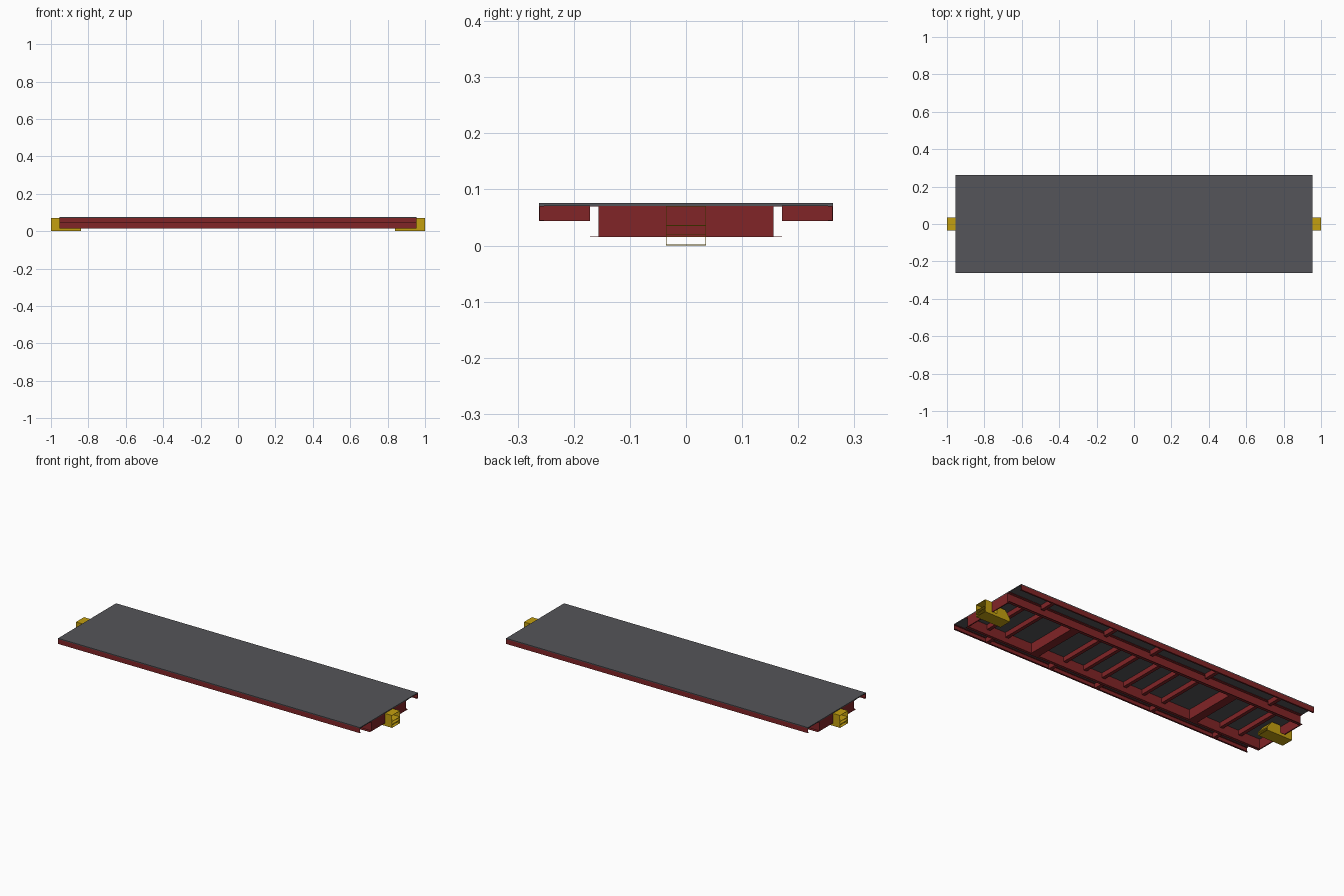
import bpy, bmesh

if "Cube" in bpy.data.objects:
    bpy.data.objects.remove(bpy.data.objects["Cube"])


def material(name, rgb):
    m = bpy.data.materials.new(name)
    m.diffuse_color = (*rgb, 1)
    m.use_nodes = True
    m.node_tree.nodes["Principled BSDF"].inputs["Base Color"].default_value = m.diffuse_color
    return m


GREY = material("dark_deck", (0.09, 0.09, 0.1))
RED = material("red_steel", (0.22, 0.018, 0.02))
YELLOW = material("yellow_steel", (0.55, 0.35, 0.005))
T = 0.0016  # sheet thickness


def finish(name, bm, mat):
    bmesh.ops.recalc_face_normals(bm, faces=bm.faces)
    me = bpy.data.meshes.new(name)
    bm.to_mesh(me)
    bm.free()
    me.materials.append(mat)
    ob = bpy.data.objects.new(name, me)
    bpy.context.collection.objects.link(ob)
    return ob


def boxes(name, spans, mat):
    """One object from boxes given as (x0, x1, y0, y1, z0, z1)."""
    bm = bmesh.new()
    for x0, x1, y0, y1, z0, z1 in spans:
        for v in bmesh.ops.create_cube(bm, size=1)["verts"]:
            v.co = (x1 if v.co.x > 0 else x0, y1 if v.co.y > 0 else y0,
                    z1 if v.co.z > 0 else z0)
    return finish(name, bm, mat)


def mirror(ob, x=False, y=False):
    m = ob.modifiers.new("mirror", "MIRROR")
    m.use_axis = (x, y, False)


L, W = 0.955, 0.262
TOP, LOW, SILL = 0.073, 0.017, 0.046

# Deck plate
boxes("deck", [(-L, L, -W, W, TOP, 0.078)], GREY)

# Outer side channels, opening inwards
side = boxes("side_sill", [
    (-L, L, W - T, W, SILL, TOP),
    (-L, L, 0.253, W - T, SILL, SILL + T),
    (-L, L, 0.253, W - T, TOP - T, TOP)], RED)
mirror(side, y=True)

# Main longitudinal channels, opening outwards
main = boxes("main_sill", [
    (-L, L, 0.154, 0.154 + T, LOW, TOP),
    (-L, L, 0.154 + T, 0.171, LOW, LOW + T),
    (-L, L, 0.154 + T, 0.171, TOP - T, TOP)], RED)
mirror(main, y=True)

# End beams between the main sills
mirror(boxes("end_beam", [(L - 0.006, L, -0.154, 0.154, LOW, TOP)], RED), x=True)

# Deep bolsters over the bogies
mirror(boxes("bolster", [(0.49, 0.54, -0.154, 0.154, LOW, TOP)], RED), x=True)

# Shallow cross members
cross = boxes("cross_member", [(x - 0.01, x + 0.01, -0.154, 0.154, SILL, TOP)
                               for x in (0.07, 0.19, 0.32, 0.70, 0.82)], RED)
mirror(cross, x=True)

# Outriggers joining main and side sills
out = boxes("outrigger", [(x - 0.01, x + 0.01, 0.171, W - T, SILL, TOP)
                          for x in (-0.74, -0.33, 0.03, 0.33, 0.74)], RED)
mirror(out, y=True)

# Coupler shells: open tube at the end, low tray under the beam
C = 0.036
shell = boxes("coupler_shell", [
    (L, 1, -C, C, TOP - T, TOP),
    (0.84, 1, -C, C, 0.002, 0.002 + T),
    (L, 1, -C, C, 0.037, 0.037 + T),
    (0.84, 1, -C, C, LOW, LOW + T),
    (L, 1, -C, C, 0.0215, 0.0215 + T)], YELLOW)
mirror(shell, x=True)

# Coupler cheeks: L-shaped side plates
bm = bmesh.new()
outline = [(1, 0.002), (1, TOP), (L, TOP), (L, LOW), (0.84, LOW), (0.84, 0.002)]
face = bm.faces.new([bm.verts.new((x, C - T, z)) for x, z in outline])
ext = bmesh.ops.extrude_face_region(bm, geom=[face])["geom"]
bmesh.ops.translate(bm, vec=(0, T, 0),
                    verts=[g for g in ext if isinstance(g, bmesh.types.BMVert)])
mirror(finish("coupler_cheek", bm, YELLOW), x=True, y=True)

# Sloped anchor wedge on the tray behind the end beam
bm = bmesh.new()
outline = [(0.84, LOW), (0.84, 0.022), (0.87, 0.06), (0.925, 0.06), (0.925, LOW)]
face = bm.faces.new([bm.verts.new((x, -C, z)) for x, z in outline])
ext = bmesh.ops.extrude_face_region(bm, geom=[face])["geom"]
bmesh.ops.translate(bm, vec=(0, 2 * C, 0),
                    verts=[g for g in ext if isinstance(g, bmesh.types.BMVert)])
mirror(finish("coupler_anchor", bm, YELLOW), x=True)

# Rest the whole model on the ground
for ob in bpy.context.collection.objects:
    ob.location.z -= 0.002
